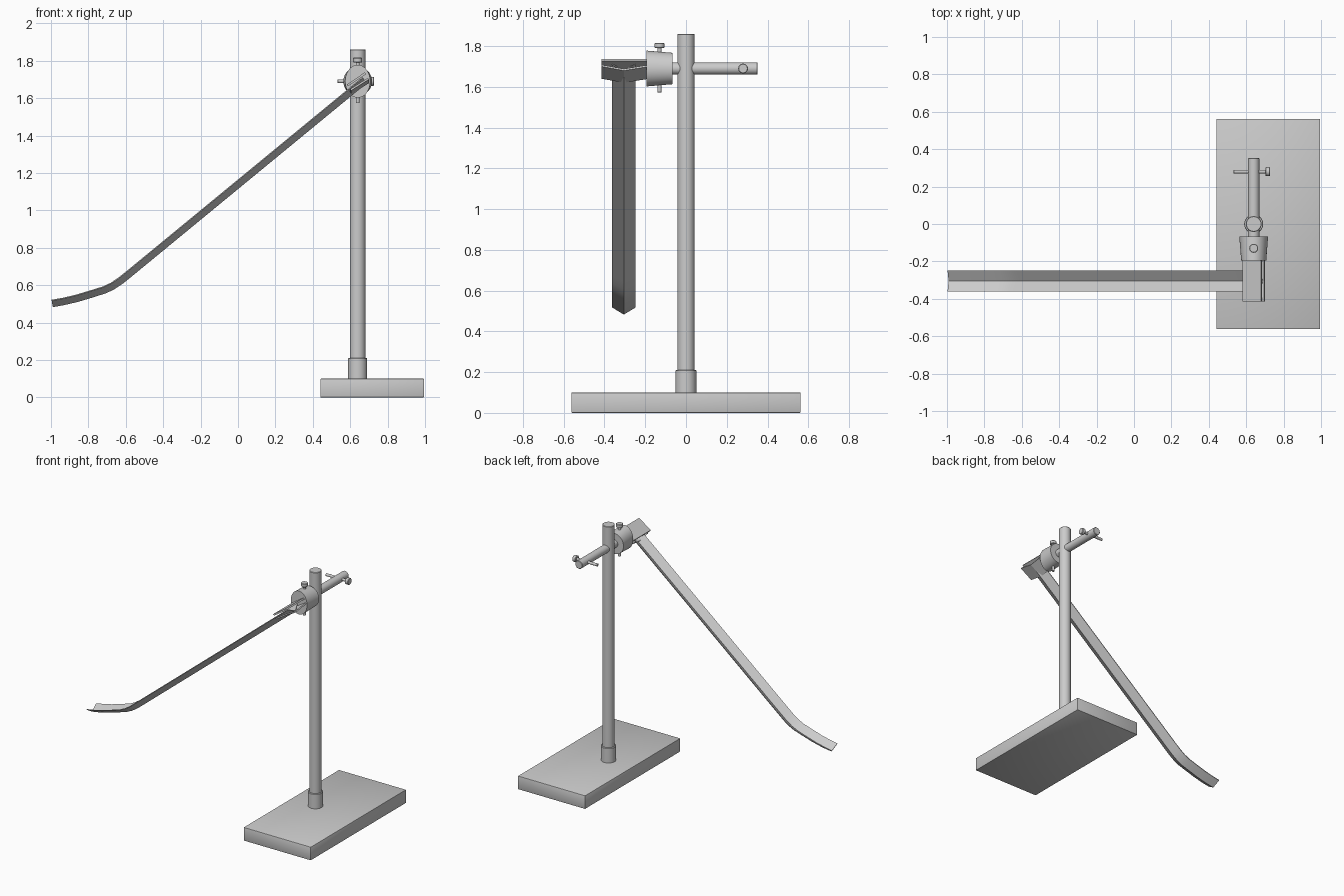
import bpy, bmesh, math
from mathutils import Vector

if "Cube" in bpy.data.objects:
    bpy.data.objects.remove(bpy.data.objects["Cube"])

PX = 0.64   # x of the stand axis
RZ = 1.69   # height of the cross rod


def finish(name, bm, smooth=True):
    bmesh.ops.recalc_face_normals(bm, faces=bm.faces)
    me = bpy.data.meshes.new(name)
    bm.to_mesh(me)
    bm.free()
    ob = bpy.data.objects.new(name, me)
    bpy.context.collection.objects.link(ob)
    if smooth:
        bpy.ops.object.select_all(action='DESELECT')
        ob.select_set(True)
        bpy.context.view_layer.objects.active = ob
        bpy.ops.object.shade_smooth_by_angle(angle=math.radians(35))
    return ob


def loft(name, rings, smooth=True):
    """Skin a list of closed rings and cap both ends."""
    bm = bmesh.new()
    vs = [[bm.verts.new(p) for p in r] for r in rings]
    n = len(vs[0])
    for a, b in zip(vs, vs[1:]):
        for i in range(n):
            j = (i + 1) % n
            bm.faces.new((a[i], a[j], b[j], b[i]))
    bm.faces.new(vs[0])
    bm.faces.new(vs[-1])
    return finish(name, bm, smooth)


def rod(name, center, axis, sections, n=40):
    """Round part along an axis; sections are (offset, radius u, radius v)."""
    axis = Vector(axis)
    u = Vector((1, 0, 0)) if axis.x == 0 else Vector((0, 1, 0))
    v = axis.cross(u)
    c = Vector(center)
    ang = [2 * math.pi * i / n for i in range(n)]
    return loft(name, [[c + axis * d + u * ru * math.cos(t) + v * rv * math.sin(t)
                        for t in ang] for d, ru, rv in sections])


def cyl(name, center, axis, a, b, r, n=40, bev=0.003):
    return rod(name, center, axis, [(a, r - bev, r - bev), (a + bev, r, r),
                                    (b - bev, r, r), (b, r - bev, r - bev)], n)


# base plate
bm = bmesh.new()
bmesh.ops.create_cube(bm, size=1)
for v in bm.verts:
    v.co = Vector((0.7175 + v.co.x * 0.555, v.co.y * 1.125, 0.05 + v.co.z * 0.1))
bmesh.ops.bevel(bm, geom=bm.edges[:], offset=0.004, segments=2, affect='EDGES', profile=0.5)
finish("base_plate", bm)

# upright and cross rod
cyl("post_collar", (PX, 0, 0), (0, 0, 1), 0.095, 0.21, 0.051)
cyl("post", (PX, 0, 0), (0, 0, 1), 0.1, 1.86, 0.042)
cyl("cross_rod", (PX, 0, RZ), (0, 1, 0), -0.12, 0.352, 0.03)

# clamp body: round at the back, oval at the jaws
rod("clamp_body", (PX, 0, RZ), (0, 1, 0),
    [(-0.195, 0.067, 0.088), (-0.067, 0.077, 0.077)])

# thumbscrews
for name, c, ax, a, b in (("rod_screw", (PX, 0.28, RZ), (1, 0, 0), -0.107, 0.062),
                          ("clamp_screw", (PX, -0.13, RZ), (0, 0, 1), -0.117, 0.1)):
    cyl(name + "_shaft", c, ax, a, b + 0.005, 0.01, 20, 0.001)
    cyl(name + "_head", c, ax, b, b + 0.026, 0.024, 24)


# jaws: inclined plates, the lower one bent to cradle the channel
def jaw(name, low, high, dip, t):
    d = (Vector(high) - Vector(low)).normalized()
    nx, nz = -d.y * t, d.x * t
    rings = []
    for y, k in ((-0.18, 0), (-0.305, dip), (-0.415, 0)):
        pts = [(low[0], low[1]), (high[0], high[1]),
               (high[0] + nx, high[1] + nz), (low[0] + nx, low[1] + nz)]
        rings.append([(x, y, z - k) for x, z in pts])
    loft(name, rings, False)


jaw("upper_jaw", (0.588, 1.663), (0.685, 1.728), 0, 0.012)
jaw("lower_jaw", (0.605, 1.640), (0.70, 1.700), 0.02, 0.010)

# V channel swept along the ramp path (upper edge line)
path = [Vector(p) for p in ((-0.997, 0.522), (-0.94, 0.532), (-0.87, 0.548), (-0.79, 0.572),
                            (-0.72, 0.594), (-0.68, 0.613), (-0.64, 0.640), (-0.60, 0.672),
                            (0.665, 1.712))]
section = [(-0.057, 0), (0, -0.034), (0.057, 0), (0.057, -0.005), (0, -0.040), (-0.057, -0.005)]
rings = []
for i, p in enumerate(path):
    t = (path[min(i + 1, len(path) - 1)] - path[max(i - 1, 0)]).normalized()
    rings.append([(p.x - t.y * h, -0.305 + y, p.y + t.x * h) for y, h in section])
loft("ramp_channel", rings)
